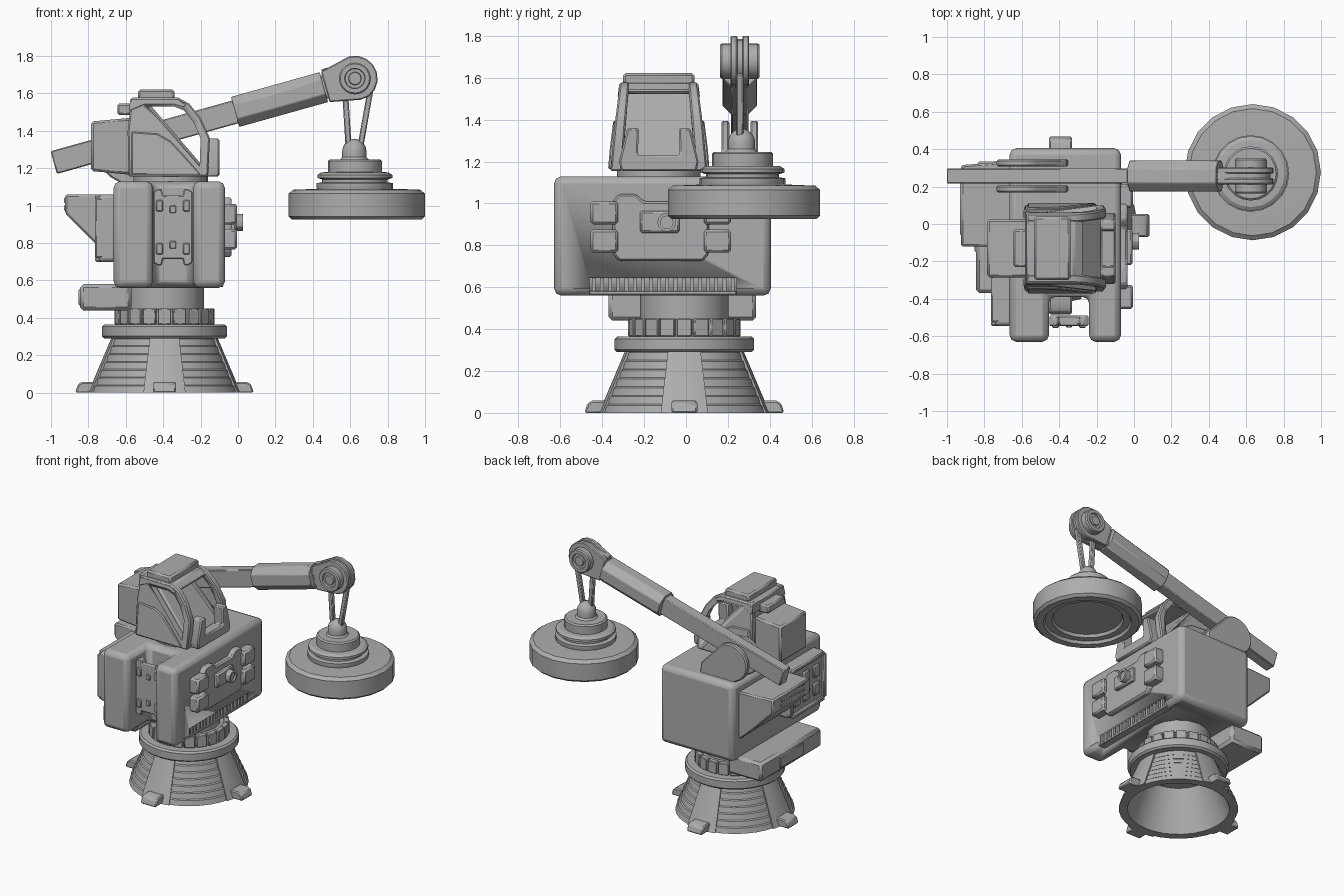
import bpy, bmesh, math
from mathutils import Vector, Matrix

if "Cube" in bpy.data.objects:
    bpy.data.objects.remove(bpy.data.objects["Cube"])

AX = {'x': (1, 2, 0), 'y': (0, 2, 1), 'z': (0, 1, 2)}
GREY = bpy.data.materials.new('dark_grey')
GREY.diffuse_color = (0.42, 0.42, 0.42, 1)
GREY.use_nodes = True
GREY.node_tree.nodes["Principled BSDF"].inputs["Base Color"].default_value = GREY.diffuse_color


def finish(name, bm, bevel=0.0, segs=1, angle=30):
    bmesh.ops.remove_doubles(bm, verts=bm.verts, dist=1e-5)
    bmesh.ops.recalc_face_normals(bm, faces=bm.faces)
    me = bpy.data.meshes.new(name)
    bm.to_mesh(me)
    bm.free()
    me.materials.append(GREY)
    ob = bpy.data.objects.new(name, me)
    bpy.context.collection.objects.link(ob)
    bpy.ops.object.select_all(action='DESELECT')
    bpy.context.view_layer.objects.active = ob
    ob.select_set(True)
    bpy.ops.object.shade_smooth_by_angle(angle=math.radians(angle))
    if bevel:
        m = ob.modifiers.new('bevel', 'BEVEL')
        m.width, m.segments, m.limit_method = bevel, segs, 'ANGLE'
    return ob


def prism(name, pts, axis, a, b, bevel=0.0, segs=1, shape=None):
    """Extrude a 2D profile along an axis from a to b; shape optionally remaps vertices."""
    bm = bmesh.new()
    u, v, w = AX[axis]
    rings = []
    for d in (a, b):
        ring = []
        for p in pts:
            c = [0, 0, 0]
            c[u], c[v], c[w] = p[0], p[1], d
            ring.append(bm.verts.new(c))
        rings.append(ring)
        bm.faces.new(ring)
    for i in range(len(pts)):
        j = (i + 1) % len(pts)
        bm.faces.new((rings[0][i], rings[0][j], rings[1][j], rings[1][i]))
    if shape:
        for vert in bm.verts:
            vert.co = shape(vert.co)
    return finish(name, bm, bevel, segs)


def box(name, x, y, z, bevel=0.01, segs=1, shape=None):
    return prism(name, [(x[0], y[0]), (x[1], y[0]), (x[1], y[1]), (x[0], y[1])], 'z', *z, bevel, segs, shape)


def lathe(name, prof, c, n=24, axis='z', arc=None, closed=False, bevel=0.0):
    """Revolve (radius, height) points around an axis through c."""
    bm = bmesh.new()
    a0, a1 = arc or (0, 2 * math.pi)
    rot = {'z': Matrix(), 'x': Matrix.Rotation(math.pi / 2, 4, 'Y'), 'y': Matrix.Rotation(-math.pi / 2, 4, 'X')}[axis]
    rings = []
    for i in range(n + 1):
        t = a0 + (a1 - a0) * i / n
        rings.append([bm.verts.new(rot @ Vector((r * math.cos(t), r * math.sin(t), h)) + Vector(c)) for r, h in prof])
    m = len(prof)
    for i in range(n):
        for k in range(m if closed else m - 1):
            l = (k + 1) % m
            bm.faces.new((rings[i][k], rings[i + 1][k], rings[i + 1][l], rings[i][l]))
    if not closed:
        for k in (0, m - 1):
            bm.faces.new([rings[i][k] for i in range(n)])
    if arc:
        bm.faces.new(rings[0])
        bm.faces.new(rings[-1])
    return finish(name, bm, bevel)


def cyl(name, c, r, h0, h1, n=24, axis='z', ch=0.0):
    prof = [(r, h0), (r, h1)] if not ch else [(r - ch, h0), (r, h0 + ch), (r, h1 - ch), (r - ch, h1)]
    return lathe(name, prof, c, n, axis)


# pedestal: hollow stepped cone, smooth ribs, feet and collar
B = (-0.393, -0.008, 0)
steps = []
for i in range(7):
    z, r = 0.042 * i, 0.398 - 0.0185 * i
    steps += [(r, z), (r - 0.01, z + 0.036), (r - 0.02, z + 0.042)]
lathe('pedestal_cone', steps + [(0.23, 0.29), (0.34, 0.0)], B, 32, closed=True)
for k in range(4):
    a = k * math.pi / 2
    lathe('pedestal_rib', [(0.35, 0), (0.408, 0), (0.283, 0.295), (0.23, 0.295)], B, 6, arc=(a - 0.28, a + 0.28), closed=True)
    R = Matrix.Translation(B) @ Matrix.Rotation(a, 4, 'Z')
    prism('foot', [(0.37, 0), (0.477, 0), (0.463, 0.045), (0.44, 0.058), (0.37, 0.058)], 'y', -0.062, 0.062, 0.008,
          shape=lambda v, R=R: R @ v)
cyl('pedestal_collar', B, 0.333, 0.29, 0.365, 32, ch=0.012)
cyl('turntable_core', B, 0.25, 0.36, 0.445, 32)
for k in range(20):
    R = Matrix.Translation(B) @ Matrix.Rotation(k * math.pi / 10, 4, 'Z')
    box('turntable_tooth', (0.23, 0.268), (-0.036, 0.036), (0.365, 0.45), 0.004, shape=lambda v, R=R: R @ v)
cyl('neck', B, 0.212, 0.44, 0.58, 16)
box('neck_side_box', (-0.845, -0.57), (-0.37, 0.335), (0.44, 0.58), 0.018)
box('side_box_cover', (-0.852, -0.8), (-0.15, 0.12), (0.465, 0.555), 0.006)

# main housing with a front slot and a vent cut
body = prism('housing', [(-0.665, -0.63), (-0.455, -0.63), (-0.455, -0.39), (-0.24, -0.39), (-0.24, -0.63), (-0.07, -0.63),
                         (-0.07, 0.405), (-0.665, 0.405)], 'z', 0.56, 1.13, 0.035, 2)
cut = box('vent_cutter', (-0.13, 0.0), (-0.46, 0.24), (0.5, 0.645), 0)
cut.hide_render = cut.hide_viewport = True
m = body.modifiers.new('vent', 'BOOLEAN')
m.operation, m.object, m.solver = 'DIFFERENCE', cut, 'EXACT'
for i in range(18):
    y = -0.44 + i * 0.039
    box('vent_fin', (-0.14, -0.085), (y - 0.009, y + 0.009), (0.58, 0.65), 0)
box('vent_sill', (-0.14, -0.08), (-0.46, 0.24), (0.565, 0.583), 0.003)

# latch plate bridging the front slot, notched top and bottom
half = [(-0.105, 0), (-0.105, 0.19), (-0.08, 0.205), (-0.06, 0.205), (-0.052, 0.17)]
plate = half + [(-x, z) for x, z in half[::-1]]
plate += [(x, -z) for x, z in plate[::-1] if z > 0]
prism('slot_latch_plate', [(x - 0.348, z + 0.885) for x, z in plate], 'y', -0.545, -0.49, 0.006)
for s in (-1, 1):
    for z in (0.74, 0.97):
        box('slot_catch', (-0.348 + s * 0.072 - 0.018, -0.348 + s * 0.072 + 0.018), (-0.555, -0.5), (z, z + 0.06), 0.005)
for z in (0.77, 0.96):
    box('slot_bolt', (-0.365, -0.331), (-0.553, -0.5), (z, z + 0.04), 0.004)

# right service panel with clamps and a round port
prism('service_panel', [(-0.35, 0.76), (-0.32, 0.725), (0.08, 0.725), (0.11, 0.76), (0.11, 1.01), (0.08, 1.045), (0.02, 1.045),
                        (-0.02, 1.01), (-0.2, 1.01), (-0.24, 1.045), (-0.32, 1.045), (-0.35, 1.01)], 'x', -0.1, -0.035, 0.01)
for y in (-0.455, 0.085):
    for z in (0.765, 0.9):
        box('panel_clamp', (-0.1, -0.005), (y, y + 0.13), (z, z + 0.11), 0.012)
box('port_block', (-0.05, -0.008), (-0.22, -0.03), (0.86, 0.965), 0.01)
lathe('port', [(0.045, 0), (0.045, 0.038), (0.03, 0.038), (0.03, 0.025)], (-0.01, -0.092, 0.91), 12, 'x')

# left wedge intake and control panel
prism('wedge_intake', [(-0.65, 1.06), (-0.925, 1.06), (-0.925, 0.96), (-0.755, 0.79), (-0.65, 0.70)], 'y', -0.12, 0.335, 0.01,
      shape=lambda v: Vector((v.x, v.y - (0.02 if v.y > 0.3 and v.x < -0.7 else 0), v.z)))
for i in range(2):
    box('intake_slat', (-0.93, -0.9), (-0.06, 0.22), (0.975 + i * 0.04, 1.005 + i * 0.04), 0.004)
box('control_panel', (-0.745, -0.65), (-0.545, -0.13), (0.70, 1.06), 0.02, 2)
for a, b in (((-0.545, -0.515), (0.72, 1.04)), ((-0.16, -0.13), (0.72, 1.04)), ((-0.525, -0.15), (0.70, 0.73)), ((-0.525, -0.15), (1.03, 1.06))):
    box('panel_frame', (-0.765, -0.72), a, b, 0.008)
for y in (-0.48, -0.36, -0.25):
    for z in (0.77, 0.90):
        box('panel_key', (-0.76, -0.73), (y, y + 0.075), (z, z + 0.09), 0.008)

# operator cab: sloped core, side frames, rear engine box and bumper
CY = -0.13


def taper(v):
    return Vector((v.x, CY + (v.y - CY) * (1 - 0.2 * max(0, v.z - 1.2) / 0.38), v.z))


cyl('cab_turntable', (-0.36, CY, 0), 0.2, 1.12, 1.16, 24)
prism('cab_core', [(-0.56, 1.155), (-0.17, 1.155), (-0.17, 1.19), (-0.47, 1.54), (-0.56, 1.54)], 'y', CY - 0.185, CY + 0.185, 0.012, 1, taper)
prism('cab_roof', [(-0.585, 1.50), (-0.575, 1.575), (-0.32, 1.575), (-0.27, 1.54), (-0.29, 1.52), (-0.34, 1.535), (-0.5, 1.535)],
      'y', CY - 0.235, CY + 0.235, 0.008, 1, taper)
frame = [(-0.585, 1.155), (-0.16, 1.155), (-0.15, 1.36), (-0.2, 1.47), (-0.26, 1.545), (-0.32, 1.578), (-0.57, 1.578), (-0.59, 1.4)]
for s in (-1, 1):
    a, b = sorted((CY + s * 0.175, CY + s * 0.232))
    f = prism('cab_side_frame', frame, 'y', a, b, 0.008, 1, taper)
    c = prism('window_cutter', [(-0.485, 1.53), (-0.205, 1.21), (-0.2, 1.36), (-0.24, 1.45), (-0.29, 1.51), (-0.34, 1.53)], 'y', CY + s * 0.1, CY + s * 0.3)
    c.hide_render = c.hide_viewport = True
    m = f.modifiers.new('window', 'BOOLEAN')
    m.operation, m.object, m.solver = 'DIFFERENCE', c, 'EXACT'
    a, b = sorted((CY + s * 0.2, CY + s * 0.242))
    prism('cab_door', [(-0.57, 1.165), (-0.2, 1.165), (-0.29, 1.27), (-0.36, 1.345), (-0.43, 1.385), (-0.57, 1.395)], 'y', a, b, 0.006, 1, taper)
prism('cab_bumper', [(-0.31, 1.155), (0.05, 1.155), (0.06, 1.2), (0.02, 1.36), (-0.035, 1.36), (-0.03, 1.23), (-0.23, 1.23), (-0.225, 1.36),
                     (-0.28, 1.36), (-0.32, 1.2)], 'x', -0.18, -0.1, 0.008)
prism('engine_box', [(-0.785, 1.185), (-0.57, 1.165), (-0.57, 1.47), (-0.785, 1.45)], 'y', CY - 0.155, CY + 0.155, 0.012)
box('roof_unit', (-0.535, -0.34), (CY - 0.17, CY + 0.17), (1.56, 1.622), 0.012)
box('rear_lamp_bar', (-0.645, -0.56), (CY - 0.1, CY + 0.1), (1.485, 1.545), 0.01)

# boom: built along its own axis from the pulley, then tilted
AY = 0.257
TILT = Matrix.Translation((0.625, AY, 1.68)) @ Matrix.Rotation(-math.radians(15.6), 4, 'Y')
tilt = lambda v: TILT @ v
hexa = lambda w, h, c: [(-w, -h + c), (-w + c, -h), (w - c, -h), (w, -h + c), (w, h - c), (w - c, h), (-w + c, h), (-w, h - c)]
box('boom_inner', (-1.672, -0.1), (-0.041, 0.041), (-0.063, 0.063), 0.006, shape=tilt)
prism('boom_sleeve', hexa(0.082, 0.083, 0.045), 'x', -0.665, -0.172, 0.004, 1, tilt)
head = [(-0.165, -0.085), (0, -0.118)] + [(0.122 * math.cos(t), 0.122 * math.sin(t)) for t in
                                          [math.radians(a) for a in range(-67, 91, 22)]] + [(0, 0.122), (-0.165, 0.085)]
for s in (-1, 1):
    a, b = sorted((s * 0.012, s * 0.045))
    prism('boom_head_plate', head, 'y', a, b, 0.006, 1, tilt)
    h = lathe('pulley_hub', [(0.085, 0), (0.085, 0.085), (0.078, 0.094), (0.055, 0.094), (0.052, 0.08), (0.035, 0.08), (0.032, 0.092)],
              (0, 0, 0), 20, 'y')
    h.data.transform(Matrix.Translation((0.625, AY, 1.68)) @ Matrix.Scale(s, 4, (0, 1, 0)))
    if s < 0:
        h.data.flip_normals()
    # rounded mounting cheeks on the housing
    cheek = [(-0.35, 1.10), (-0.36, 1.2)] + [(-0.6 + 0.135 * math.cos(math.radians(a)), 1.26 + 0.135 * math.sin(math.radians(a)))
                                            for a in range(55, 251, 15)] + [(-0.6, 1.10)]
    a, b = sorted((AY + s * 0.05, AY + s * 0.088))
    prism('boom_cheek', cheek, 'y', a, b, 0.008)
box('boom_head_filler', (-0.16, 0.03), (-0.02, 0.02), (-0.085, 0.095), 0, shape=tilt)
cyl('pulley_core', (0.625, AY, 1.68), 0.105, -0.03, 0.03, 20, 'y')

# lifting magnet: hanger rods, dome and stepped disc with a recessed underside
for x0, x1 in ((0.592, 0.572), (0.652, 0.708)):
    prism('hanger_rod', [(x0 - 0.016, 1.3), (x0 + 0.016, 1.3), (x1 + 0.016, 1.62), (x1 - 0.016, 1.62)], 'y', AY - 0.017, AY + 0.017, 0.006)
M = (0.635, 0.277, 0)
dome = [(0.085, 1.235), (0.065, 1.26), (0.065, 1.29)] + [(0.065 * math.cos(math.radians(a)), 1.29 + 0.068 * math.sin(math.radians(a)))
                                                         for a in (20, 40, 60, 80)]
lathe('magnet_dome', dome, (0.622, 0.265, 0), 16)
lathe('magnet_disc', [(0.23, 0.965), (0.24, 0.945), (0.285, 0.945), (0.295, 0.925), (0.345, 0.925), (0.364, 0.942), (0.364, 1.065),
                      (0.34, 1.085), (0.215, 1.09)], M, 20)
lathe('magnet_tiers', [(0.2, 1.08), (0.205, 1.095), (0.205, 1.12), (0.175, 1.125), (0.175, 1.14), (0.2, 1.148), (0.2, 1.165), (0.18, 1.178),
                       (0.145, 1.18), (0.145, 1.238), (0.135, 1.247)], (0.625, 0.27, 0), 20)
